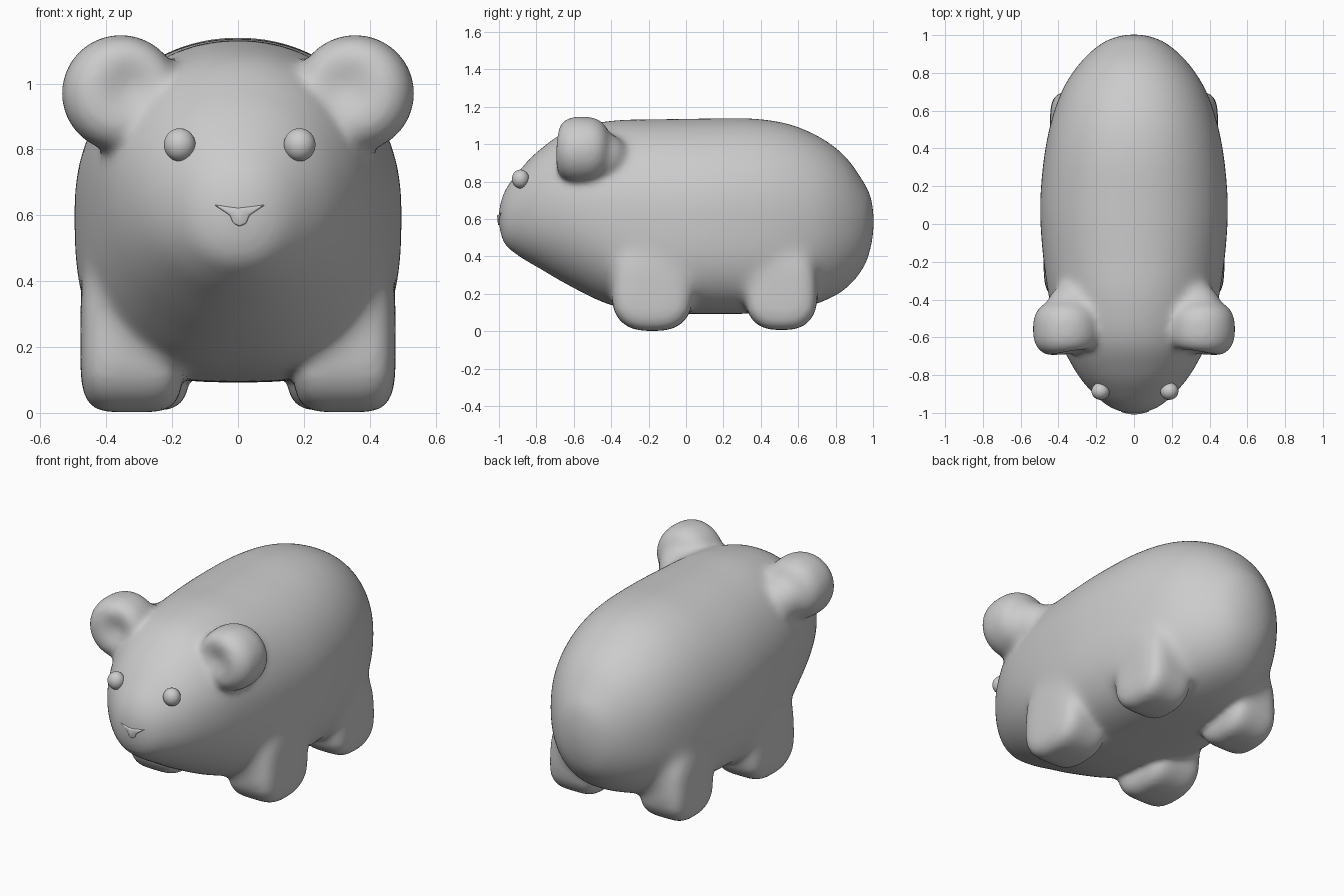
import bpy, bmesh, math
from mathutils import Vector

if "Cube" in bpy.data.objects:
    bpy.data.objects.remove(bpy.data.objects["Cube"])


def make_object(name, bm):
    bmesh.ops.recalc_face_normals(bm, faces=bm.faces[:])
    me = bpy.data.meshes.new(name)
    bm.to_mesh(me)
    bm.free()
    me.shade_smooth()
    ob = bpy.data.objects.new(name, me)
    bpy.context.collection.objects.link(ob)
    return ob


def rounded_cylinder(bm, centre, radii, axis, m, n):
    """Superquadric: m shapes the cross-section, n the rounding along the axis."""
    verts = bmesh.ops.create_icosphere(bm, subdivisions=5, radius=1)["verts"]
    for v in verts:
        p = [abs(c) for c in v.co]
        c = p.pop(axis)
        f = ((p[0] ** m + p[1] ** m) ** (n / m) + c ** n) ** (1 / n)
        v.co = Vector([centre[i] + radii[i] * v.co[i] / f for i in range(3)])
    return verts


def spline(a, b, c, d, t):
    return [0.5 * (2 * q + (r - p) * t + (2 * p - 5 * q + 4 * r - s) * t * t
                   + (3 * q - p - 3 * r + s) * t ** 3) for p, q, r, s in zip(a, b, c, d)]


def ramp(x, lo, hi):
    return min(1, max(0, (x - lo) / (hi - lo)))


# Body stations: y, bottom z, top z, half width
stations = [
    (-1.001, .61, .61, 0), (-.973, .475, .74, .12), (-.89, .40, .86, .222),
    (-.78, .333, .972, .31), (-.62, .24, 1.078, .39), (-.4, .14, 1.125, .448),
    (-.15, .10, 1.133, .484), (.1, .093, 1.137, .497), (.35, .095, 1.137, .477),
    (.55, .11, 1.107, .437), (.72, .155, 1.035, .375), (.85, .225, .935, .288),
    (.945, .335, .805, .187), (.989, .455, .71, .097), (1.003, .585, .585, 0)]


def mirrored(s):
    return (s[0], s[2], s[1], -s[3])


pts = [mirrored(stations[1])] + stations + [mirrored(stations[-2])]
bm = bmesh.new()
rings, STEPS, SIDES = [], 6, 72
for i in range(1, len(pts) - 2):
    for k in range(STEPS + (i == len(pts) - 3)):
        y, lo, hi, w = spline(*pts[i - 1:i + 3], k / STEPS)
        ring = []
        for j in range(SIDES):
            a = 2 * math.pi * j / SIDES
            c, s = math.cos(a), math.sin(a)
            # The lower half is squarer between the legs
            e = 2.1 + (.9 * math.exp(-((y - .15) / .58) ** 4) if s < 0 else 0)
            f = (abs(c) ** e + abs(s) ** e) ** (1 / e)
            ring.append(bm.verts.new((w * c / f, y, (lo + hi) / 2 + (hi - lo) / 2 * s / f)))
        rings.append(ring)
for r0, r1 in zip(rings, rings[1:]):
    for j in range(SIDES):
        k = (j + 1) % SIDES
        bm.faces.new((r0[j], r0[k], r1[k], r1[j]))
bmesh.ops.remove_doubles(bm, verts=bm.verts[:], dist=1e-5)

for s in (-1, 1):
    # Front and back legs
    rounded_cylinder(bm, (s * .322, -.18, .24), (.157, .22, .238), 0, 2.7, 4.5)
    rounded_cylinder(bm, (s * .295, .51, .23), (.15, .195, .223), 0, 2.7, 4.5)
    # Ear with a soft dish in its front, and the swelling behind it
    for v in rounded_cylinder(bm, (s * .355, -.555, .97), (.18, .155, .178), 1, 2, 2.7):
        if v.co.y < -.56:
            d2 = (v.co.x - s * .32) ** 2 + (v.co.z - .99) ** 2
            v.co.y += .05 * math.exp(-d2 / .008)
    rounded_cylinder(bm, (s * .335, -.45, .935), (.13, .14, .13), 1, 2, 2)

# Fuse into one soft skin
source = make_object("skin_source", bm)
mod = source.modifiers.new("fuse", 'REMESH')
mod.mode = 'VOXEL'
mod.voxel_size = .013
mesh = bpy.data.meshes.new_from_object(
    source.evaluated_get(bpy.context.evaluated_depsgraph_get()))
bpy.data.objects.remove(source)
mesh.shade_smooth()
body = bpy.data.objects.new("body", mesh)
bpy.context.collection.objects.link(body)

# Blend limb roots into the body more strongly than the limb tips
group = body.vertex_groups.new(name="roots")
for v in mesh.vertices:
    x, y, z = abs(v.co.x), v.co.y, v.co.z
    legs = ramp(z, .11, .25) * ramp(z, .75, .55) * ramp(abs(y), .9, .7)
    ears = math.exp(-((x - .27) ** 2 + (y + .42) ** 2 + (z - .93) ** 2) / .04)
    group.add([v.index], max(legs, ears), 'REPLACE')
for name, count in (("soften", 10), ("roots", 90)):
    mod = body.modifiers.new(name, 'SMOOTH')
    mod.factor = .5
    mod.iterations = count
    if name == "roots":
        mod.vertex_group = name

# Eyes
for s, name in ((-1, "eye_left"), (1, "eye_right")):
    bm = bmesh.new()
    rounded_cylinder(bm, (.005 + s * .182, -.885, .814), (.048, .046, .05), 2, 2, 2)
    make_object(name, bm)

# Nose: small winged profile curved around the snout
profile = [(-.073, .632), (0, .622), (.083, .632), (.035, .6), (.025, .575),
           (.005, .566), (-.014, .575), (-.025, .6)]
bm = bmesh.new()
face = bm.faces.new([bm.verts.new((x, 0, z)) for x, z in profile])
ext = bmesh.ops.extrude_face_region(bm, geom=[face])
front = {g for g in ext["geom"] if isinstance(g, bmesh.types.BMVert)}
for v in bm.verts:
    v.co.y = -1.006 + 1.5 * v.co.x ** 2 if v in front else -.93
nose = make_object("nose", bm)
mod = nose.modifiers.new("round", 'BEVEL')
mod.width = .006
mod.segments = 3
